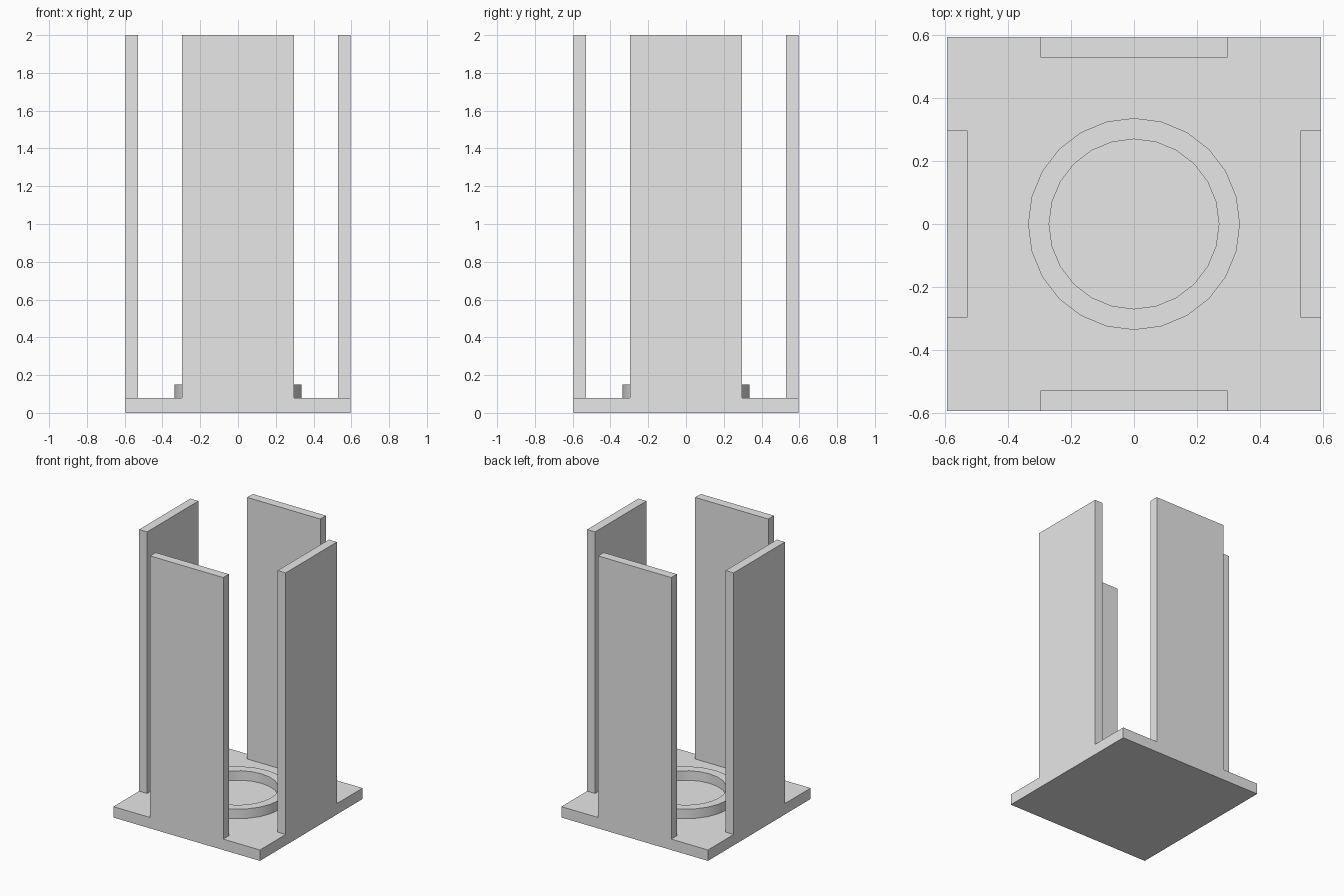
import bpy
import bmesh
from math import cos, sin, tau, radians

cube = bpy.data.objects.get("Cube")
if cube:
    bpy.data.objects.remove(cube, do_unlink=True)

HALF = 0.595        # half width of the base
BASE_TOP = 0.08
WALL_HALF = 0.297
WALL_THICK = 0.065
HEIGHT = 2.0
RING_TOP = 0.15
RING_OUTER, RING_INNER = 0.337, 0.27
SIDES = 24

grey = bpy.data.materials.new("plain_grey")
grey.use_nodes = True
colour = (0.8, 0.8, 0.8, 1)
grey.diffuse_color = colour
grey.node_tree.nodes["Principled BSDF"].inputs["Base Color"].default_value = colour


def add_object(name, bm):
    bmesh.ops.recalc_face_normals(bm, faces=bm.faces)
    mesh = bpy.data.meshes.new(name)
    bm.to_mesh(mesh)
    bm.free()
    mesh.materials.append(grey)
    obj = bpy.data.objects.new(name, mesh)
    bpy.context.collection.objects.link(obj)
    return obj


def add_box(name, low, high):
    bm = bmesh.new()
    bmesh.ops.create_cube(bm, size=1)
    for v in bm.verts:
        v.co = [(a + b) / 2 + c * (b - a) for a, b, c in zip(low, high, v.co)]
    return add_object(name, bm)


# Square base plate
add_box("base_plate", (-HALF, -HALF, 0), (HALF, HALF, BASE_TOP))

# Four upright panels, flush with the middle of each base edge
inner = HALF - WALL_THICK
for name, side in (("front", -1), ("back", 1)):
    y = sorted((side * inner, side * HALF))
    add_box(name + "_panel", (-WALL_HALF, y[0], BASE_TOP), (WALL_HALF, y[1], HEIGHT))
for name, side in (("right", -1), ("left", 1)):
    x = sorted((side * inner, side * HALF))
    add_box(name + "_panel", (x[0], -WALL_HALF, BASE_TOP), (x[1], WALL_HALF, HEIGHT))

# Raised locating ring: a rectangular section swept around z
bm = bmesh.new()
section = [(RING_INNER, BASE_TOP), (RING_OUTER, BASE_TOP),
           (RING_OUTER, RING_TOP), (RING_INNER, RING_TOP)]
loops = []
for i in range(SIDES):
    a = tau * i / SIDES
    loops.append([bm.verts.new((r * cos(a), r * sin(a), z)) for r, z in section])
for i, loop in enumerate(loops):
    following = loops[(i + 1) % SIDES]
    for j in range(4):
        k = (j + 1) % 4
        bm.faces.new((loop[j], following[j], following[k], loop[k]))
ring = add_object("locating_ring", bm)

bpy.ops.object.select_all(action="DESELECT")
ring.select_set(True)
bpy.context.view_layer.objects.active = ring
bpy.ops.object.shade_smooth_by_angle(angle=radians(30))
